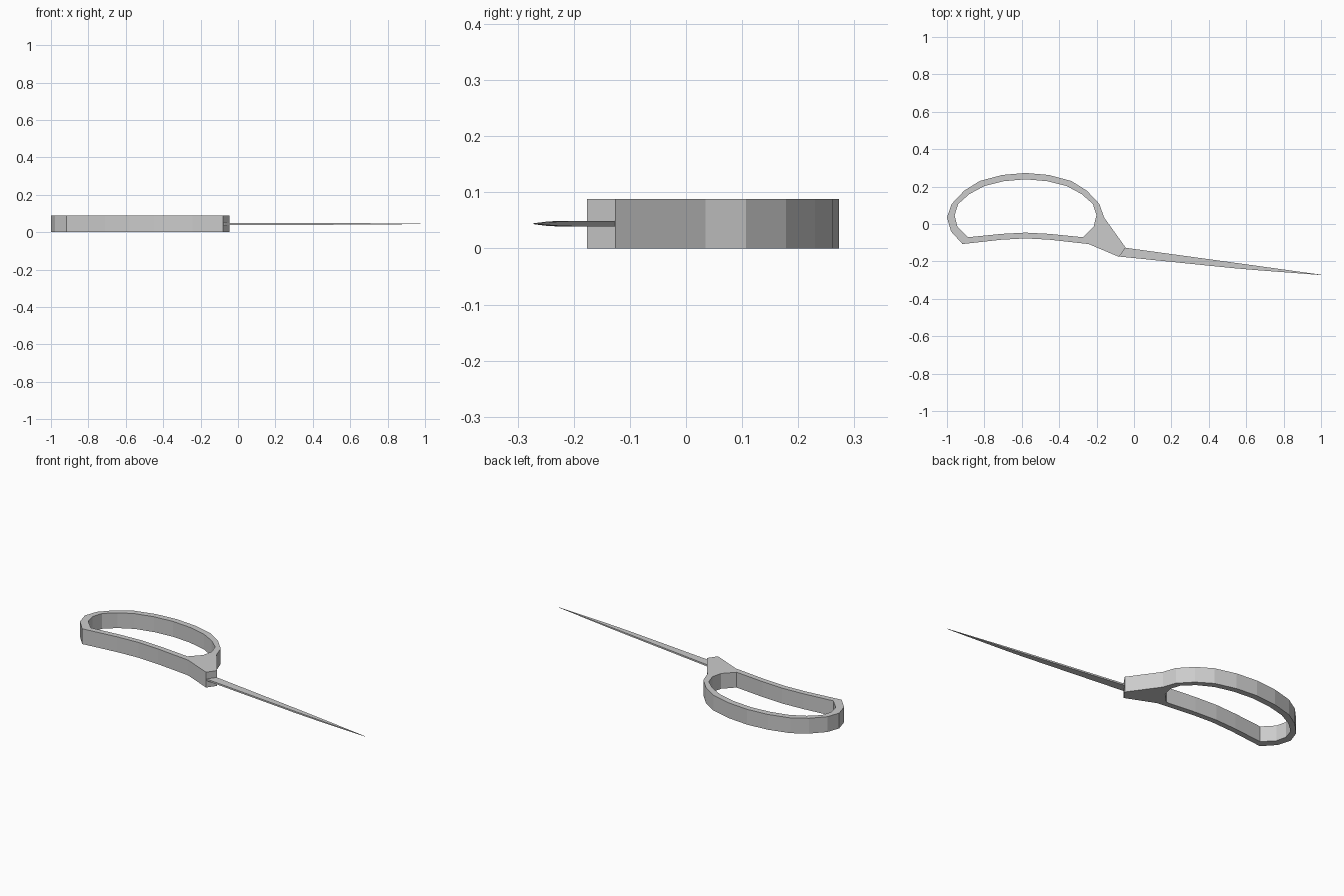
import bpy, bmesh

if "Cube" in bpy.data.objects:
    bpy.data.objects.remove(bpy.data.objects["Cube"])

H = 0.088      # handle height
CX = -0.58     # mirror axis of the grip loop


def finish(name, bm):
    bmesh.ops.recalc_face_normals(bm, faces=bm.faces)
    mesh = bpy.data.meshes.new(name)
    bm.to_mesh(mesh)
    bm.free()
    obj = bpy.data.objects.new(name, mesh)
    bpy.context.collection.objects.link(obj)
    return obj


def mirrored(half):
    """Close a half outline that starts and ends on the mirror axis."""
    return half + [(2 * CX - x, y) for x, y in half[-2:0:-1]]


# Left half of the grip loop, from top centre round to bottom centre
outer = mirrored([(CX, .273), (-.705, .262), (-.825, .23), (-.908, .178), (-.975, .107), (-1, .035),
                  (-.978, -.04), (-.917, -.107), (-.71, -.084), (CX, -.077)])
inner = mirrored([(CX, .239), (-.695, .229), (-.80, .203), (-.88, .16), (-.94, .107), (-.959, .047),
                  (-.945, -.012), (-.888, -.071), (-.71, -.053), (CX, -.046)])

# Handle: grip loop plus neck, drawn flat and extruded
bm = bmesh.new()
ov = [bm.verts.new((x, y, 0)) for x, y in outer]
iv = [bm.verts.new((x, y, 0)) for x, y in inner]
n = len(ov)
for i in range(n):
    j = (i + 1) % n
    bm.faces.new((ov[i], ov[j], iv[j], iv[i]))
neck_low = bm.verts.new((-.08, -.176, 0))
neck_high = bm.verts.new((-.045, -.126, 0))
bm.faces.new((ov[11], neck_low, neck_high, ov[13], ov[12]))
bmesh.ops.recalc_face_normals(bm, faces=bm.faces)
ext = bmesh.ops.extrude_face_region(bm, geom=bm.faces[:], use_keep_orig=True)
bmesh.ops.translate(bm, vec=(0, 0, H),
                    verts=[v for v in ext["geom"] if isinstance(v, bmesh.types.BMVert)])
finish("handle", bm)

# Blade: tapering cross-sections (upper xy, lower xy, half thickness)
sections = [((-.047, -.127), (-.079, -.174), .0048),
            ((.53, -.206), (.53, -.236), .0045),
            ((.66, -.224), (.66, -.247), .004),
            ((1, -.271), (1, -.273), .0006)]
bm = bmesh.new()
rings = [[bm.verts.new((*p, H / 2 + s * t)) for p, s in ((a, 1), (b, 1), (b, -1), (a, -1))]
         for a, b, t in sections]
for r, q in zip(rings, rings[1:]):
    for k in range(4):
        m = (k + 1) % 4
        bm.faces.new((r[k], r[m], q[m], q[k]))
bm.faces.new(rings[0])
bm.faces.new(rings[-1])
finish("blade", bm)
